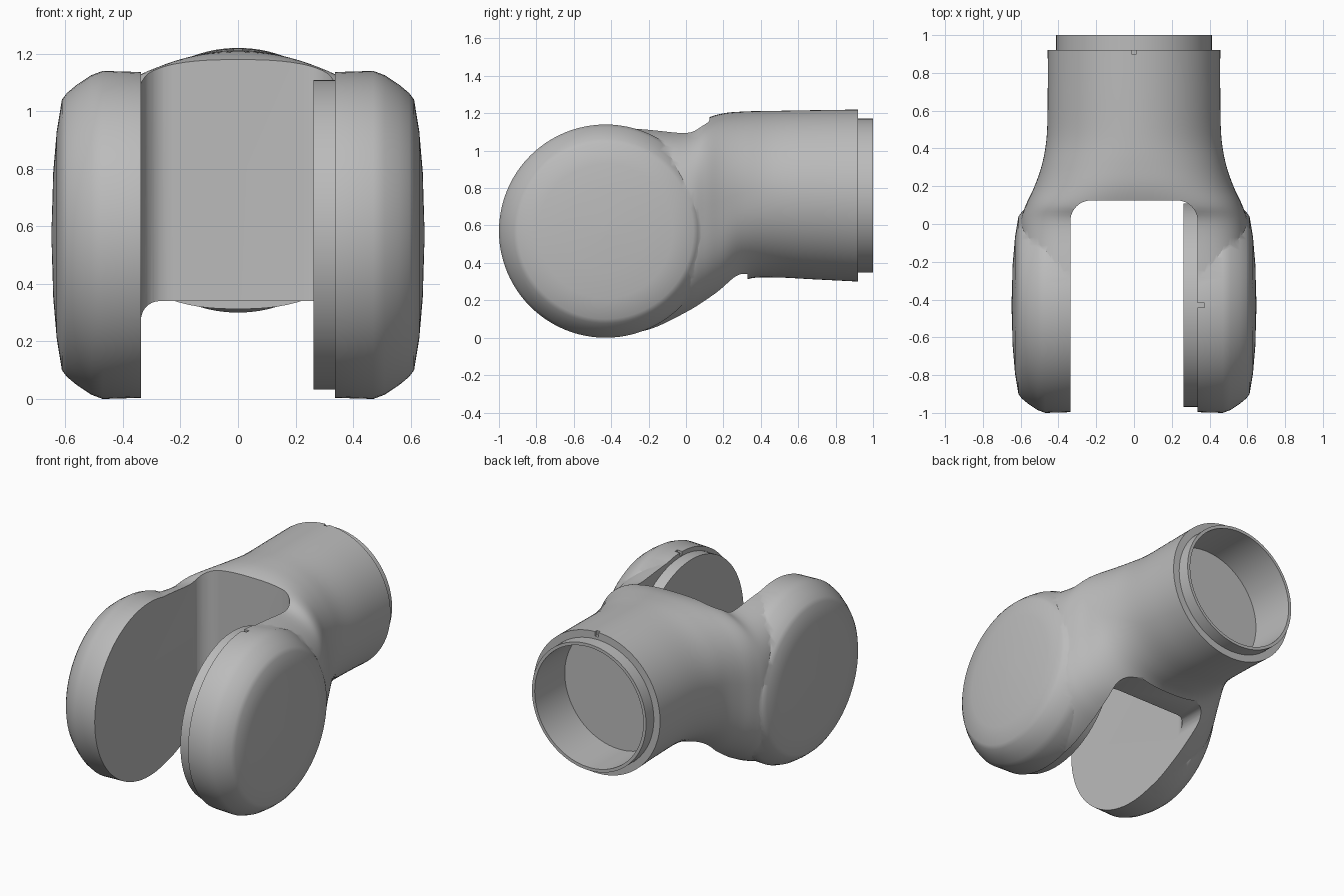
import bpy, bmesh
from math import cos, sin, pi, copysign

cube = bpy.data.objects.get("Cube")
if cube:
    bpy.data.objects.remove(cube)

grey = bpy.data.materials.new("satin grey")
grey.use_nodes = True
grey.diffuse_color = (0.5, 0.5, 0.5, 1)
grey.node_tree.nodes["Principled BSDF"].inputs["Base Color"].default_value = (0.5, 0.5, 0.5, 1)

DISC = (-0.43, 0.57)    # y, z of the joint axis
TUBE_Z = 0.76


def skin(name, rings):
    """Join equal rings of points into a closed solid."""
    bm = bmesh.new()
    loops = [[bm.verts.new(p) for p in ring] for ring in rings]
    n = len(loops[0])
    for a, b in zip(loops, loops[1:]):
        for i in range(n):
            j = (i + 1) % n
            bm.faces.new((a[i], a[j], b[j], b[i]))
    bm.faces.new(loops[0])
    bm.faces.new(loops[-1])
    bmesh.ops.recalc_face_normals(bm, faces=bm.faces)
    mesh = bpy.data.meshes.new(name)
    bm.to_mesh(mesh)
    bm.free()
    mesh.materials.append(grey)
    obj = bpy.data.objects.new(name, mesh)
    bpy.context.collection.objects.link(obj)
    return obj


def lathe_x(name, profile, centre, n=96):
    """Turn (x, radius) points around an axis along x."""
    y, z = centre
    return skin(name, [[(x, y + r * cos(2 * pi * i / n), z + r * sin(2 * pi * i / n))
                        for i in range(n)] for x, r in profile])


def lathe_y(name, profile, n=96):
    """Turn (y, radius) points around the tube axis."""
    return skin(name, [[(r * cos(2 * pi * i / n), y, TUBE_Z + r * sin(2 * pi * i / n))
                        for i in range(n)] for y, r in profile])


def spline(keys, steps=5):
    """Catmull-Rom curve through rows of numbers."""
    pts = [keys[0]] + keys + [keys[-1]]
    for p, q, r, s in zip(pts, pts[1:], pts[2:], pts[3:]):
        for k in range(steps):
            t = k / steps
            yield [b + 0.5 * t * (c - a + t * (2 * a - 5 * b + 4 * c - d + t * (3 * (b - c) + d - a)))
                   for a, b, c, d in zip(p, q, r, s)]
    yield keys[-1]


def section(y, w, top, bottom, power_top, power_bottom, n=96):
    """Superellipse outline across the body, squarer below than above."""
    mid, half = (top + bottom) / 2, (top - bottom) / 2
    ring = []
    for i in range(n):
        c, s = cos(2 * pi * (i + 0.5) / n), sin(2 * pi * (i + 0.5) / n)
        e = 2 / (power_top if s > 0 else power_bottom)
        ring.append((copysign(w * abs(c) ** e, c), y, mid + copysign(half * abs(s) ** e, s)))
    return ring


def slot_outline(start, end, half_width, fillet, steps=10):
    """Slot with two rounded corners at its end, as (x, distance) points."""
    arc = [(half_width - fillet + fillet * cos(a * pi / 2 / steps),
            end - fillet + fillet * sin(a * pi / 2 / steps)) for a in range(steps + 1)]
    half = [(half_width, start)] + arc
    return half + [(-x, d) for x, d in reversed(half)]


def combine(target, other, operation):
    mod = target.modifiers.new("join", 'BOOLEAN')
    mod.operation, mod.solver, mod.object = operation, 'EXACT', other
    bpy.context.view_layer.objects.active = target
    bpy.ops.object.modifier_apply(modifier=mod.name)
    bpy.data.objects.remove(other)


# Body: blends from the wide joint end into the round tube
# (y, half width, top, bottom, power above, power below)
body_keys = [
    [-0.43, 0.61, 1.135, 0.005, 5, 5],
    [-0.2, 0.61, 1.125, 0.03, 4, 4],
    [0.0, 0.605, 1.12, 0.115, 3.2, 3.4],
    [0.1, 0.573, 1.17, 0.17, 2.8, 3.3],
    [0.2, 0.527, 1.2, 0.225, 2.4, 3],
    [0.32, 0.486, 1.21, 0.31, 2.15, 2.5],
    [0.47, 0.462, 1.213, 0.322, 2, 2.1],
    [0.7, 0.457, 1.217, 0.311, 2, 2],
    [0.92, 0.457, 1.22, 0.3, 2, 2],
]
body = skin("fork_body", [section(*row) for row in spline(body_keys)])

# Domed joint discs, one on each side
disc_profile = [(0.3, 0.565), (0.47, 0.57), (0.51, 0.555), (0.56, 0.522), (0.595, 0.493),
                (0.612, 0.47), (0.63, 0.36), (0.642, 0.22), (0.648, 0.02)]
for side in (1, -1):
    disc = lathe_x("joint_disc", [(side * x, r) for x, r in disc_profile], DISC)
    combine(body, disc, 'UNION')

# Slot between the arms: an upright wall at the back, and a flat underside to the web
upright = slot_outline(-1.2, 0.125, 0.337, 0.11)
combine(body, skin("slot_cutter", [[(x, y, z) for x, y in upright] for z in (-0.2, 1.4)]), 'DIFFERENCE')
under = slot_outline(-0.2, 0.34, 0.337, 0.065)
combine(body, skin("underside_cutter", [[(x, y, z) for x, z in under] for y in (-1.2, 0.33)]), 'DIFFERENCE')

# Socket collar and bore at the tube end
combine(body, lathe_y("collar", [(0.85, 0.412), (1, 0.412)]), 'UNION')
combine(body, lathe_y("bore_cutter", [(0.69, 0.392), (1.1, 0.392)]), 'DIFFERENCE')

# Small alignment keyways on the tube rim and on the left arm
for size, place in (((0.024, 0.03, 0.05), (0, 0.915, 1.215)),
                    ((0.04, 0.024, 0.04), (0.352, DISC[0], 1.135))):
    corners = [(-0.5, -0.5), (0.5, -0.5), (0.5, 0.5), (-0.5, 0.5)]
    key = skin("key_cutter", [[(place[0] + a * size[0], place[1] + b * size[1], place[2] + c * size[2])
                               for a, b in corners] for c in (-0.5, 0.5)])
    combine(body, key, 'DIFFERENCE')

# Raised bearing flange inside the left arm
flange = lathe_x("bearing_flange", [(0.35, 0.538), (0.262, 0.538)], DISC)

for obj in (body, flange):
    bpy.ops.object.select_all(action='DESELECT')
    obj.select_set(True)
    bpy.context.view_layer.objects.active = obj
    bpy.ops.object.shade_smooth_by_angle(angle=pi / 6)
